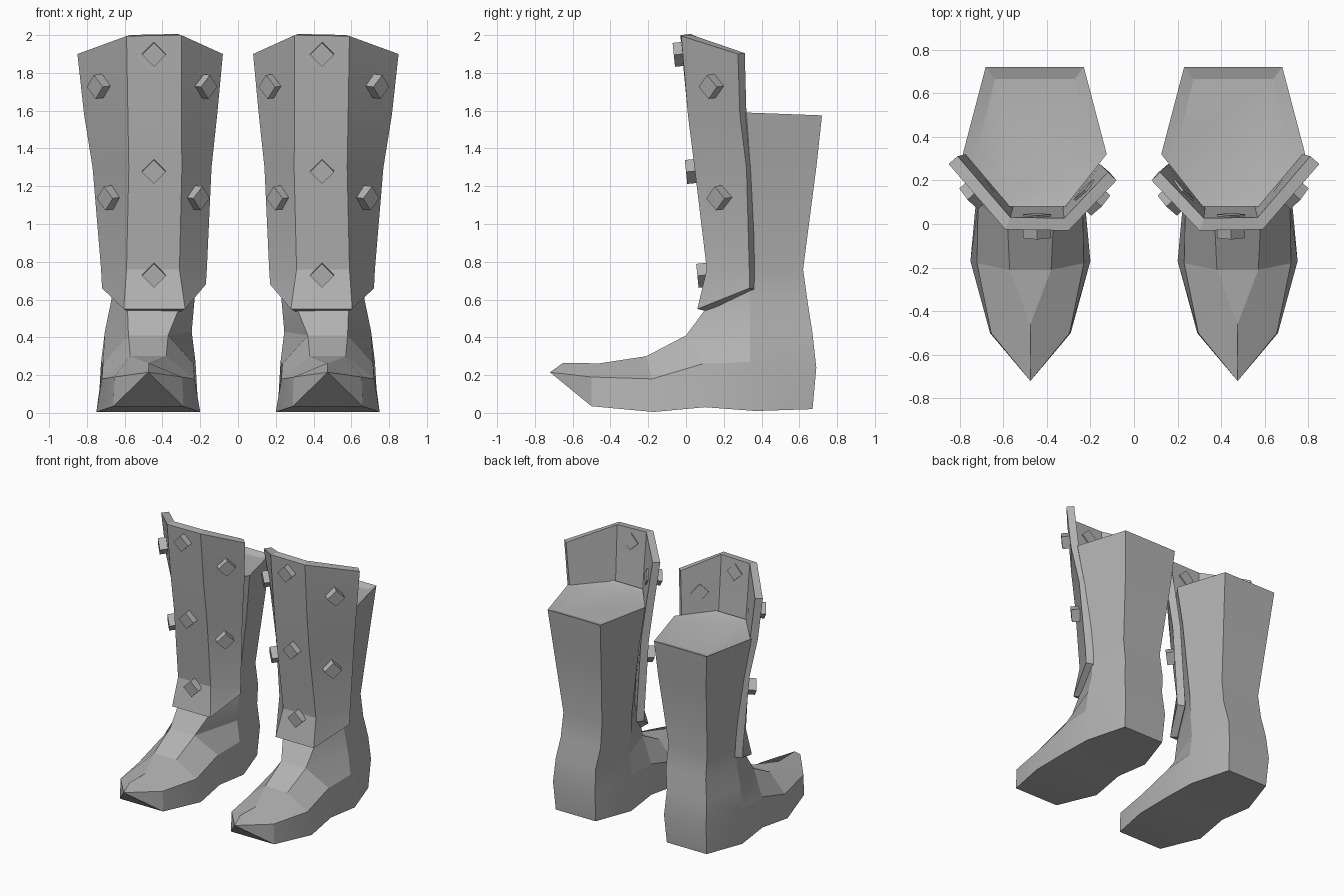
import bpy, bmesh, math
from mathutils import Vector, Matrix

if "Cube" in bpy.data.objects:
    bpy.data.objects.remove(bpy.data.objects["Cube"])

grey = bpy.data.materials.new("plain_grey")
grey.diffuse_color = (0.45, 0.45, 0.45, 1)
grey.use_nodes = True
grey.node_tree.nodes["Principled BSDF"].inputs["Base Color"].default_value = grey.diffuse_color


def finish(name, bm, thickness=0.0):
    """Make the object, thicken it if asked, shade it and mirror it to the other foot."""
    mesh = bpy.data.meshes.new(name)
    bm.to_mesh(mesh)
    bm.free()
    mesh.materials.append(grey)
    ob = bpy.data.objects.new(name, mesh)
    bpy.context.collection.objects.link(ob)
    bpy.ops.object.select_all(action='DESELECT')
    ob.select_set(True)
    bpy.context.view_layer.objects.active = ob
    if thickness:
        mod = ob.modifiers.new("thickness", 'SOLIDIFY')
        mod.thickness = thickness
        mod.offset = -1
        mod.use_even_offset = True
        bpy.ops.object.modifier_apply(modifier=mod.name)
    bpy.ops.object.shade_smooth_by_angle(angle=math.radians(18))
    mir = ob.modifiers.new("other_foot", 'MIRROR')
    mir.use_mirror_merge = False
    return ob


def ring(bm, cx, stations):
    """Closed six-point ring from three (y, z, half width) stations."""
    left = [bm.verts.new((cx - w, y, z)) for y, z, w in stations]
    right = [bm.verts.new((cx + w, y, z)) for y, z, w in reversed(stations)]
    return left + right


def loft(bm, rings, skip=()):
    for r, (a, b) in enumerate(zip(rings, rings[1:])):
        for i in range(6):
            if (r, i) not in skip:
                j = (i + 1) % 6
                bm.faces.new((a[i], a[j], b[j], b[i]))


# Boot: leg levels from the sole up, as back, side and front stations
leg = [
    (0.475, [(0.67, 0.02, 0.17), (0.37, 0.01, 0.265), (0.10, 0.03, 0.25)]),
    (0.475, [(0.69, 0.24, 0.18), (0.34, 0.27, 0.25), (0.09, 0.26, 0.24)]),
    (0.475, [(0.67, 0.42, 0.17), (0.34, 0.43, 0.23), (0.00, 0.41, 0.105)]),
    (0.45, [(0.645, 0.58, 0.17), (0.34, 0.60, 0.22), (0.10, 0.545, 0.135)]),
    (0.45, [(0.62, 0.76, 0.165), (0.34, 0.75, 0.225), (0.16, 0.75, 0.13)]),
    (0.45, [(0.69, 1.30, 0.205), (0.34, 1.30, 0.29), (0.11, 1.30, 0.14)]),
    (0.455, [(0.72, 1.575, 0.225), (0.32, 1.59, 0.33), (0.08, 1.59, 0.14)]),
]
# Foot sections from ankle to toe, as sole, side and top stations
foot = [
    [level[1][2] for level in leg[:3]],
    [(-0.17, 0.005, 0.275), (-0.18, 0.18, 0.245), (-0.21, 0.30, 0.095)],
    [(-0.50, 0.035, 0.185), (-0.50, 0.19, 0.18), (-0.46, 0.262, 0.0)],
    [(-0.72, 0.215, 0.0), (-0.72, 0.215, 0.0), (-0.65, 0.265, 0.0)],
]
bm = bmesh.new()
leg_rings = [ring(bm, cx, s) for cx, s in leg]
loft(bm, leg_rings, skip={(0, 2), (1, 2)})
bm.faces.new(leg_rings[0])
cap = bm.faces.new(leg_rings[-1])
loft(bm, [ring(bm, 0.475, s) for s in foot])
bmesh.ops.remove_doubles(bm, verts=bm.verts, dist=0.0005)
bmesh.ops.dissolve_degenerate(bm, edges=bm.edges, dist=0.0005)
bmesh.ops.recalc_face_normals(bm, faces=bm.faces)
# Shallow dip in the top of the leg
cap = max(bm.faces, key=lambda f: f.calc_center_median().z)
bmesh.ops.inset_region(bm, faces=[cap], thickness=0.07, depth=-0.02)
finish("boot", bm)

# Shin guard: folded three-panel plate, rows from top to bottom
rows = [
    [(0.08, 0.20, 1.90), (0.30, -0.03, 2.00), (0.59, -0.025, 1.995), (0.85, 0.275, 1.90)],
    [(0.11, 0.235, 1.58), (0.30, 0.01, 1.58), (0.583, 0.01, 1.58), (0.815, 0.285, 1.58)],
    [(0.14, 0.255, 1.30), (0.297, 0.045, 1.30), (0.578, 0.045, 1.30), (0.77, 0.32, 1.30)],
    [(0.165, 0.27, 0.76), (0.31, 0.11, 0.76), (0.59, 0.11, 0.76), (0.725, 0.335, 0.76)],
    [(0.17, 0.27, 0.68), (0.28, 0.06, 0.55), (0.605, 0.06, 0.55), (0.72, 0.335, 0.66)],
]
bm = bmesh.new()
grid = [[bm.verts.new(p) for p in row] for row in rows]
for a, b in zip(grid, grid[1:]):
    for i in range(3):
        bm.faces.new((a[i], b[i], b[i + 1], a[i + 1]))
finish("shin_guard", bm, thickness=0.055)

# Studs: square blocks set on their corners, facing out from each panel
front, inner, outer = (0, -1, -0.1), (-0.72, -0.69, -0.1), (0.75, -0.66, -0.1)
studs = [
    ((0.445, -0.02, 1.90), front), ((0.445, 0.045, 1.28), front), ((0.445, 0.105, 0.73), front),
    ((0.185, 0.115, 1.73), inner), ((0.225, 0.155, 1.14), inner),
    ((0.725, 0.145, 1.73), outer), ((0.672, 0.185, 1.14), outer),
]
bm = bmesh.new()
for centre, direction in studs:
    n = Vector(direction).normalized()
    turn = n.to_track_quat('Z', 'Y').to_matrix().to_4x4()
    place = (Matrix.Translation(Vector(centre) - n * 0.01) @ turn
             @ Matrix.Rotation(math.radians(45), 4, 'Z')
             @ Matrix.Diagonal((0.09, 0.09, 0.11, 1)))
    bmesh.ops.create_cube(bm, size=1, matrix=place)
finish("studs", bm)
